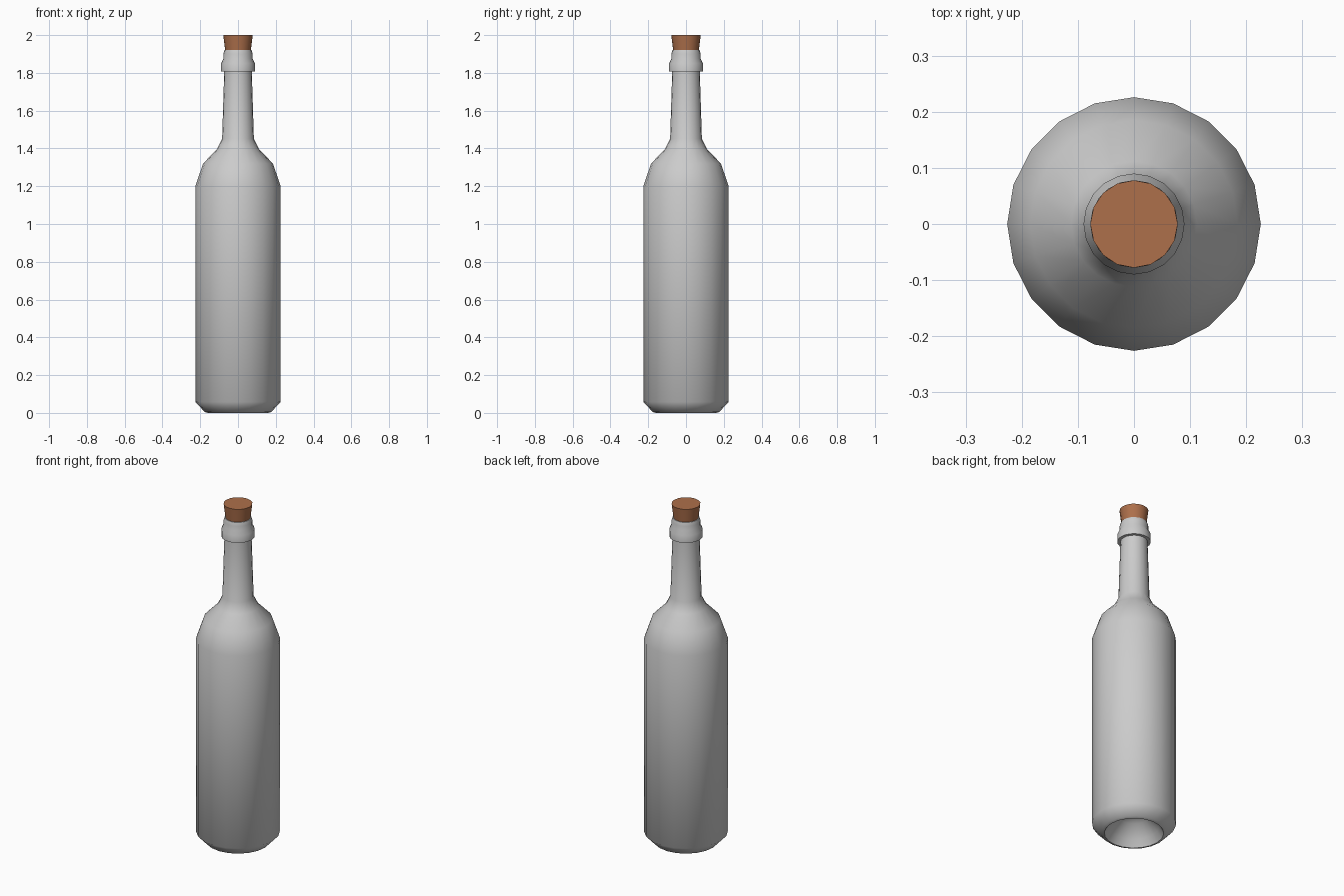
import bpy, bmesh, math

if "Cube" in bpy.data.objects:
    bpy.data.objects.remove(bpy.data.objects["Cube"])


def lathe(name, profile, sides, smooth_angle):
    """Revolve an (r, z) profile round z; radius 0 makes a pole."""
    bm = bmesh.new()
    rings = []
    for r, z in profile:
        if r == 0:
            rings.append([bm.verts.new((0, 0, z))] * sides)
        else:
            rings.append([bm.verts.new((r * math.cos(2 * math.pi * i / sides),
                                        r * math.sin(2 * math.pi * i / sides), z))
                          for i in range(sides)])
    for a, b in zip(rings, rings[1:]):
        for i in range(sides):
            j = (i + 1) % sides
            bm.faces.new(list(dict.fromkeys((a[i], a[j], b[j], b[i]))))
    bmesh.ops.recalc_face_normals(bm, faces=bm.faces)
    mesh = bpy.data.meshes.new(name)
    bm.to_mesh(mesh)
    bm.free()
    obj = bpy.data.objects.new(name, mesh)
    bpy.context.collection.objects.link(obj)
    bpy.ops.object.select_all(action='DESELECT')
    obj.select_set(True)
    bpy.context.view_layer.objects.active = obj
    bpy.ops.object.shade_smooth_by_angle(angle=math.radians(smooth_angle))
    return obj


# Bottle: hollow punt, body, shoulder, neck, collar, lip and bore
lathe("bottle", [
    (0, 0.13), (0.08, 0.105), (0.135, 0.04), (0.16, 0.0),
    (0.176, 0.005), (0.226, 0.058), (0.226, 1.20), (0.185, 1.32),
    (0.112, 1.395), (0.084, 1.452), (0.073, 1.807),
    (0.090, 1.807), (0.090, 1.85), (0.078, 1.875), (0.078, 1.90), (0.072, 1.92),
    (0.062, 1.92), (0.062, 1.83), (0, 1.83),
], 20, 62)

# Cork: tapered stopper
cork = lathe("cork", [
    (0, 1.85), (0.060, 1.85), (0.068, 1.92), (0.078, 2.0), (0, 2.0),
], 16, 40)
mat = bpy.data.materials.new("cork_brown")
mat.diffuse_color = (0.42, 0.16, 0.07, 1)
mat.use_nodes = True
mat.node_tree.nodes["Principled BSDF"].inputs["Base Color"].default_value = mat.diffuse_color
cork.data.materials.append(mat)
